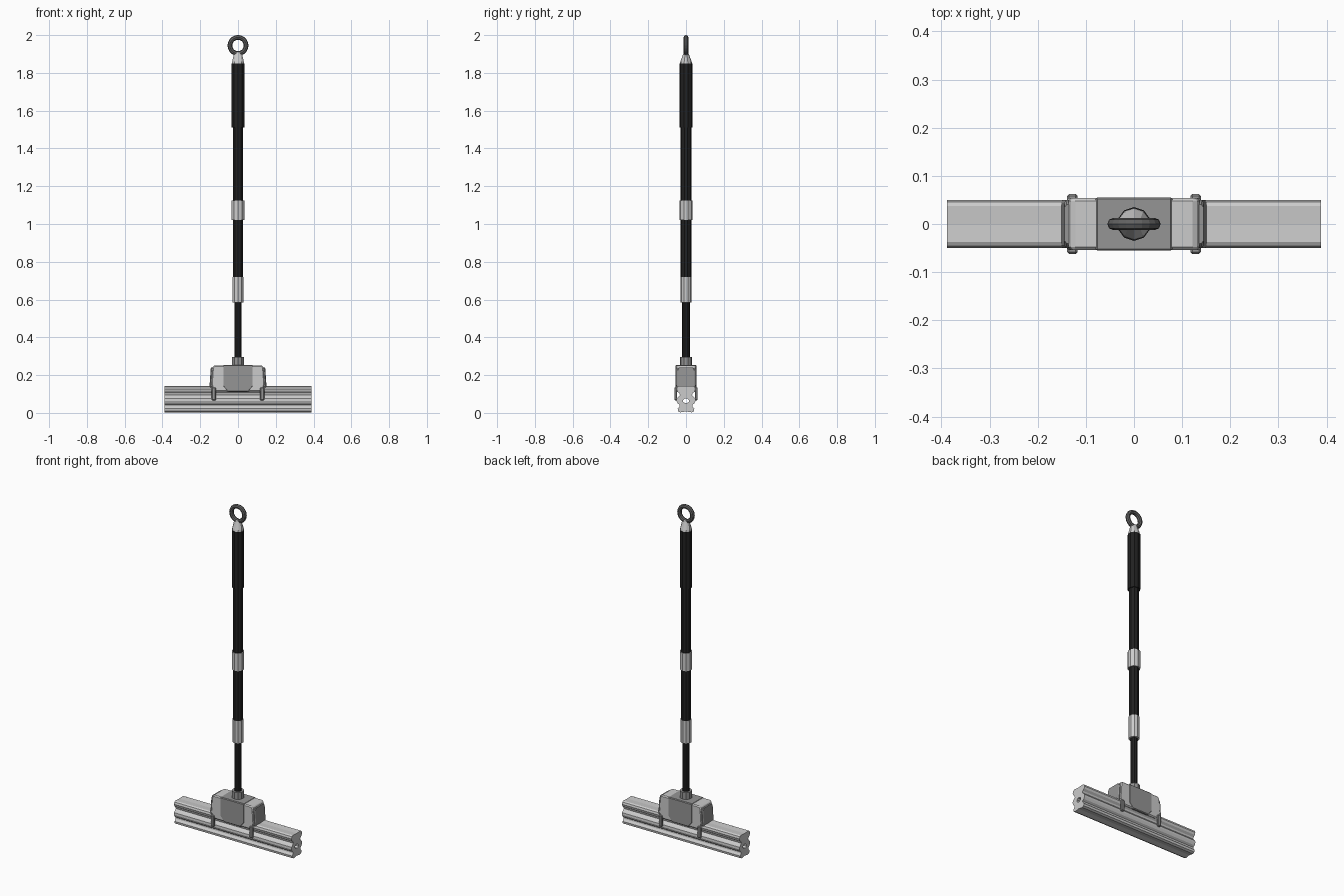
import bpy, bmesh, math
from mathutils import Vector

if "Cube" in bpy.data.objects:
    bpy.data.objects.remove(bpy.data.objects["Cube"])


def mat(name, v):
    m = bpy.data.materials.new(name)
    m.diffuse_color = (v, v, v, 1)
    m.use_nodes = True
    m.node_tree.nodes["Principled BSDF"].inputs["Base Color"].default_value = m.diffuse_color
    return m


BLACK, DARK, MID = mat("black", 0.015), mat("dark_grey", 0.12), mat("mid_grey", 0.3)


def finish(name, bm, material=None, bevel=0):
    bmesh.ops.recalc_face_normals(bm, faces=bm.faces)
    me = bpy.data.meshes.new(name)
    bm.to_mesh(me)
    bm.free()
    ob = bpy.data.objects.new(name, me)
    bpy.context.collection.objects.link(ob)
    if material:
        me.materials.append(material)
    if bevel:
        b = ob.modifiers.new("bevel", 'BEVEL')
        b.width, b.segments, b.limit_method = bevel, 1, 'ANGLE'
    return ob


def loft(name, rings, material=None, bevel=0):
    """Closed skin through equal-length rings of points."""
    bm = bmesh.new()
    vs = [[bm.verts.new(p) for p in r] for r in rings]
    n = len(vs[0])
    for a, b in zip(vs, vs[1:]):
        for i in range(n):
            bm.faces.new((a[i], a[(i + 1) % n], b[(i + 1) % n], b[i]))
    bm.faces.new(vs[0])
    bm.faces.new(vs[-1])
    return finish(name, bm, material, bevel)


def ellipse(rx, ry, z, n=10):
    return [(rx * math.cos(2 * math.pi * (i + .5) / n),
             ry * math.sin(2 * math.pi * (i + .5) / n), z) for i in range(n)]


def tube(name, r, z0, z1, material=None):
    return loft(name, [ellipse(r, r, z0), ellipse(r, r, z1)], material)


def mirrored(half):
    return half + [(-a, b) for a, b in reversed(half) if a > 1e-6]


def box(name, lo, hi, material=None, bevel=0):
    (x0, y0, z0), (x1, y1, z1) = lo, hi
    return loft(name, [[(x0, y0, z), (x1, y0, z), (x1, y1, z), (x0, y1, z)]
                       for z in (z0, z1)], material, bevel)


# telescopic handle
tube("rod_socket", 0.033, 0.245, 0.295, MID)
tube("inner_rod", 0.02, 0.28, 0.60, BLACK)
tube("lower_collar", 0.03, 0.585, 0.72)
tube("lower_pole", 0.028, 0.71, 1.03, BLACK)
tube("middle_collar", 0.035, 1.02, 1.125)
tube("upper_pole", 0.029, 1.115, 1.52, BLACK)
tube("grip", 0.035, 1.51, 1.85, BLACK)
loft("grip_cap", [ellipse(0.034, 0.034, 1.845), ellipse(0.032, 0.03, 1.86),
                  ellipse(0.021, 0.011, 1.91)])

# hanging ring
bpy.ops.mesh.primitive_torus_add(major_radius=0.043, minor_radius=0.0125,
                                 major_segments=20, minor_segments=8,
                                 location=(0, 0, 1.945), rotation=(math.pi / 2, 0, 0))
ring = bpy.context.object
ring.name = "hanging_ring"
ring.data.materials.append(DARK)

# housing: front outline with slightly chamfered front and back
outline = mirrored([(0.11, 0.112), (0.132, 0.122), (0.142, 0.15), (0.136, 0.238),
                    (0.128, 0.252)])
loft("housing", [[(x, y, z) for x, z in outline] for y in (-0.054, 0.054)], None, 0.006)

# dark centre band wrapping the housing
band = mirrored([(0.055, 0.111), (0.08, 0.142), (0.08, 0.254)])
loft("housing_centre_band", [[(x, y, z) for x, z in band] for y in (-0.0555, 0.0555)], MID, 0.004)

# end rims and clips, both sides
for s, side in ((-1, "left"), (1, "right")):
    rings = []
    for dx, k in ((0, 1), (0.009, 1), (0.013, 0.88)):
        pts = mirrored([(0.043 * k, 0.13), (0.05 * k, 0.14), (0.05 * k, 0.225),
                        (0.04 * k, 0.24)])
        rings.append([(s * (0.131 + dx + (0.24 - z) * 0.07), y, z) for y, z in pts])
    loft("housing_end_rim_" + side, rings, MID)
    for t, face in ((-1, "front"), (1, "back")):
        y0, y1 = sorted((t * 0.047, t * 0.062))
        x = s * 0.128
        box(f"clip_{side}_{face}", (x - 0.011, y0, 0.066), (x + 0.011, y1, 0.135), MID, 0.004)

# lobed sponge, extruded along x
half = [(0, 0.008), (0.012, 0.006), (0.03, 0.003), (0.042, 0.009), (0.044, 0.022), (0.034, 0.034),
        (0.033, 0.042), (0.044, 0.05), (0.05, 0.063), (0.049, 0.076), (0.04, 0.086),
        (0.032, 0.094), (0.035, 0.104), (0.046, 0.113), (0.05, 0.126), (0.046, 0.138),
        (0.037, 0.143), (0, 0.141)]
prof = mirrored(half)
sponge = loft("sponge", [[(x, y, z) for y, z in prof] for x in (-0.388, 0.388)])

# core hole through the sponge
hole = loft("core_cutter", [[(x, px, py + 0.064) for px, py, _ in ellipse(0.016, 0.014, 0, 8)]
                            for x in (-0.5, 0.5)])
hole.hide_render = True
hole.hide_set(True)
cut = sponge.modifiers.new("core_hole", 'BOOLEAN')
cut.operation, cut.object, cut.solver = 'DIFFERENCE', hole, 'EXACT'
